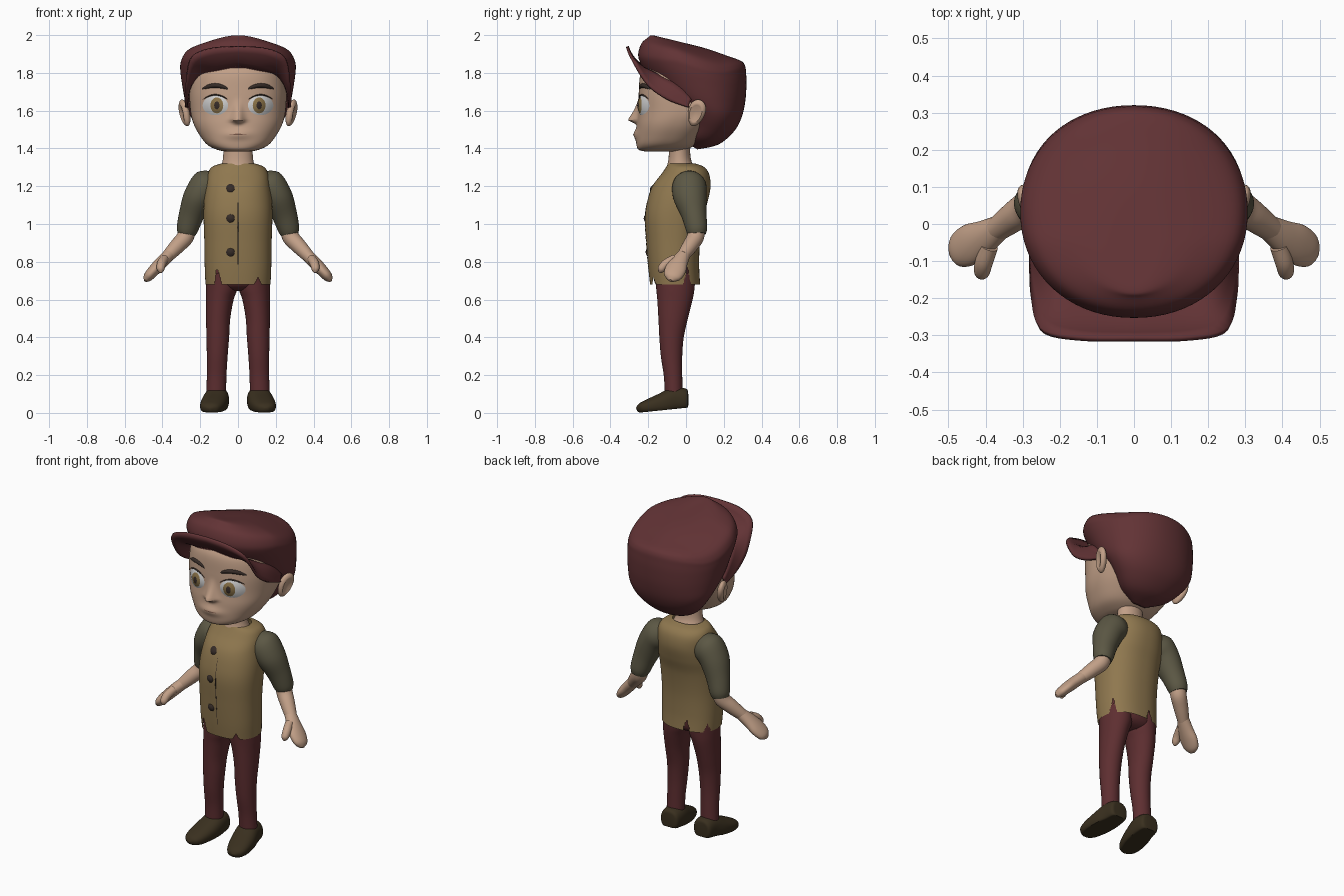
import bpy, bmesh
from math import sin, cos, pi, exp, atan2, radians
from mathutils import Vector, Matrix
from mathutils.bvhtree import BVHTree

if "Cube" in bpy.data.objects:
    bpy.data.objects.remove(bpy.data.objects["Cube"])


def mat(name, r, g, b):
    m = bpy.data.materials.new(name)
    m.diffuse_color = (*[(c / 255) ** 2.2 for c in (r, g, b)], 1)
    m.use_nodes = True
    m.node_tree.nodes["Principled BSDF"].inputs["Base Color"].default_value = m.diffuse_color
    return m


CAP = mat("maroon cloth", 98, 54, 56)
PANTS = mat("dark maroon cloth", 94, 50, 52)
SKIN = mat("skin", 192, 158, 134)
VEST = mat("tan cloth", 142, 119, 80)
SLEEVE = mat("olive cloth", 92, 88, 70)
SHOE = mat("dark leather", 60, 51, 36)
WHITE = mat("eye white", 225, 222, 222)
IRIS = mat("hazel", 135, 112, 72)
DARK = mat("dark brown", 56, 47, 43)
LIP = mat("lip", 135, 100, 84)


def finish(name, bm, material, mirror=False, angle=50):
    bmesh.ops.recalc_face_normals(bm, faces=bm.faces[:])
    me = bpy.data.meshes.new(name)
    bm.to_mesh(me)
    bm.free()
    for p in me.polygons:
        p.use_smooth = True
    me.set_sharp_from_angle(angle=radians(angle))
    me.materials.append(material)
    ob = bpy.data.objects.new(name, me)
    bpy.context.collection.objects.link(ob)
    if mirror:
        ob.modifiers.new("mirror", 'MIRROR').use_mirror_merge = False
    return ob


def spline(keys, steps):
    """Catmull-Rom through vectors of any size."""
    out = []
    for i in range(len(keys) - 1):
        a, b, c, d = (keys[max(0, min(len(keys) - 1, i + k))] for k in (-1, 0, 1, 2))
        for s in range(steps):
            t = s / steps
            out.append(0.5 * (2 * b + (c - a) * t + (2 * a - 5 * b + 4 * c - d) * t * t
                              + (3 * b - a - 3 * c + d) * t ** 3))
    return out + [keys[-1]]


def loft(frames, n=40, steps=5, e=2.0, caps=True):
    """Loft superellipse rings; a frame is centre + two half-axes (9 numbers)."""
    def sp(w):
        return (1 if w > 0 else -1) * abs(w) ** (2 / e)
    bm = bmesh.new()
    rings = []
    for f in spline([Vector(f) for f in frames], steps):
        c, u, v = (Vector(f[k:k + 3]) for k in (0, 3, 6))
        rings.append([bm.verts.new(c + u * sp(cos(2 * pi * j / n)) + v * sp(sin(2 * pi * j / n)))
                      for j in range(n)])
    for a, b in zip(rings, rings[1:]):
        for j in range(n):
            k = (j + 1) % n
            bm.faces.new((a[j], a[k], b[k], b[j]))
    if caps:
        bm.faces.new(rings[0])
        bm.faces.new(rings[-1])
    return bm


def tilted(hw, yf, zf, yb, zb, cx=0):
    return (cx, (yf + yb) / 2, (zf + zb) / 2, hw, 0, 0, 0, (yb - yf) / 2, (zb - zf) / 2)


def flat(z, hw, yf, yb, cx=0):
    return tilted(hw, yf, z, yb, z, cx)


def tube(points, ref):
    """Frames along a path of (x, y, z, radius along ref, other radius)."""
    out = []
    for i, p in enumerate(points):
        a, b = points[max(0, i - 1)], points[min(len(points) - 1, i + 1)]
        t = (Vector(b[:3]) - Vector(a[:3])).normalized()
        u = Vector(ref)
        u = (u - t * u.dot(t)).normalized()
        out.append((*p[:3], *(u * p[3]), *(t.cross(u) * p[-1])))
    return out


def patch(name, target, cx, cz, rx, rz, bulge, material, lift=-0.001, bend=0):
    """Domed oval laid on the front surface of a target."""
    me = target.data
    tree = BVHTree.FromPolygons([v.co for v in me.vertices], [p.vertices[:] for p in me.polygons])
    bm = bmesh.new()

    def point(r, a):
        x, z = cx + rx * r * cos(a), cz + rz * r * sin(a) - bend * (r * cos(a)) ** 2
        hit = tree.ray_cast(Vector((x, -1, z)), Vector((0, 1, 0)))[0]
        y = hit.y if hit else -0.2
        return bm.verts.new((x, y - lift - bulge * (1 - r * r), z))
    n, prev, mid = 28, None, point(0, 0)
    for r in (.3, .6, .85, 1):
        ring = [point(r, 2 * pi * j / n) for j in range(n)]
        for j in range(n):
            k = (j + 1) % n
            bm.faces.new((prev[j], ring[j], ring[k], prev[k]) if prev else (mid, ring[j], ring[k]))
        prev = ring
    return finish(name, bm, material)


# head, with nose and lips pushed out of the face
bm = loft([flat(1.383, .06, -.21, -.04), flat(1.393, .11, -.25, 0), flat(1.42, .163, -.262, .05),
           flat(1.47, .203, -.262, .1), flat(1.53, .235, -.26, .15), flat(1.6, .252, -.253, .2),
           flat(1.7, .256, -.25, .2), flat(1.8, .24, -.24, .2), flat(1.86, .19, -.2, .15)],
          n=200, steps=7, e=2.3)
for v in bm.verts:
    x, y, z = v.co
    if y < -.15:
        t = max(0, min((1.67 - z) / .12, (z - 1.522) / .028, 1)) if z < 1.67 else 0
        v.co.y -= .052 * t ** 1.4 * exp(-(x / (.018 + .016 * t)) ** 2)
        v.co.y -= .016 * exp(-(x / .07) ** 2 - ((z - 1.474) / .026) ** 2)
head = finish("head", bm, SKIN)
finish("neck", loft([flat(1.28, .1, -.11, .06), flat(1.33, .082, -.095, .03),
                     flat(1.39, .078, -.09, .022), flat(1.46, .085, -.09, .03)]), SKIN)

# face details
for s, side in ((-1, "right"), (1, "left")):
    eye = patch(side + "_eye", head, s * .12, 1.628, .07, .054, .016, WHITE)
    patch(side + "_upper_lid", head, s * .12, 1.684, .072, .004, .01, DARK, bend=.03)
    iris = patch(side + "_iris", eye, s * .112, 1.628, .034, .042, .003, IRIS, .001)
    patch(side + "_pupil", iris, s * .112, 1.628, .014, .021, .001, DARK, .001)
    patch(side + "_eyebrow", head, s * .122, 1.733, .074, .013, .012, DARK, bend=.02)
patch("mouth_line", head, 0, 1.475, .045, .003, .001, LIP, .001)

# ears: flattened spheres with a hollow
bm = bmesh.new()
bmesh.ops.create_uvsphere(bm, u_segments=32, v_segments=24, radius=1)
bmesh.ops.rotate(bm, verts=bm.verts[:], matrix=Matrix.Rotation(pi / 2, 3, 'Y'))
for v in bm.verts:
    r = (v.co.y ** 2 + v.co.z ** 2) ** .5
    if v.co.x > 0 and r < .7:
        v.co.x *= .4 + .5 * (r / .7) ** 2
    v.co = Vector((v.co.x * .026, v.co.y * (.046 + .008 * v.co.z), v.co.z * .074))
bmesh.ops.transform(bm, verts=bm.verts[:], matrix=Matrix.Translation((.283, .055, 1.588))
                    @ Matrix.Rotation(.25, 4, 'Y') @ Matrix.Rotation(-.3, 4, 'X')
                    @ Matrix.Rotation(-.3, 4, 'Z'))
finish("ears", bm, SKIN, True)

# cap crown: from the nape up to the sloping top, rear corners drooping
bm = loft([
    tilted(.04, .02, 1.42, .06, 1.395), tilted(.14, .0, 1.47, .17, 1.42),
    tilted(.21, .0, 1.54, .25, 1.485), tilted(.258, -.03, 1.61, .293, 1.56),
    tilted(.283, -.12, 1.68, .314, 1.65), tilted(.297, -.19, 1.77, .32, 1.74),
    tilted(.305, -.24, 1.85, .318, 1.8), tilted(.303, -.253, 1.9, .312, 1.84),
    tilted(.272, -.235, 1.957, .29, 1.864), tilted(.185, -.2, 1.988, .225, 1.888),
    tilted(.085, -.18, 1.999, .09, 1.934), tilted(.01, -.12, 1.985, -.08, 1.975)],
    n=72, e=2.1)
for v in bm.verts:
    v.co.z -= (.6 * v.co.x ** 2 * max(0, min(1, (v.co.z - 1.7) / .15))
               * max(0, min(1, (v.co.y + .05) / .25)))
finish("cap_crown", bm, CAP)

# turned-up visor between inner and outer curves
inner = [(0, -.232, 1.838), (.12, -.21, 1.815), (.2, -.14, 1.79), (.25, -.05, 1.74), (.27, .03, 1.66)]
outer = [(0, -.31, 1.94), (.15, -.308, 1.928), (.25, -.285, 1.875), (.272, -.205, 1.74),
         (.276, -.1, 1.66), (.272, .02, 1.615)]


def full(c, n=24):
    """Mirror a half curve and sample it evenly on both sides."""
    pts = spline([Vector(p) for p in c], 24)
    half = [pts[round(i * (len(pts) - 1) / n)] for i in range(n + 1)]
    return [Vector((-p.x, p.y, p.z)) for p in half[:0:-1]] + half


bm = bmesh.new()
rows = [[bm.verts.new(a.lerp(b, t) + Vector((0, -.02, -.012)) * t * (1 - t) * 2)
         for a, b in zip(full(inner), full(outer))] for t in (0, .25, .5, .75, 1)]
for a, b in zip(rows, rows[1:]):
    for j in range(len(a) - 1):
        bm.faces.new((a[j], a[j + 1], b[j + 1], b[j]))
visor = finish("cap_visor", bm, CAP)
mod = visor.modifiers.new("thickness", 'SOLIDIFY')
mod.thickness, mod.offset = .014, 0

# vest with torn hem
bm = loft([flat(.68, .172, -.19, .075), flat(.77, .176, -.2, .07), flat(.9, .178, -.21, .073),
           flat(1.03, .182, -.217, .09), flat(1.12, .18, -.205, .115), flat(1.2, .17, -.178, .13),
           flat(1.265, .16, -.13, .122), flat(1.302, .138, -.105, .095), flat(1.32, .09, -.095, .05)],
          n=160, steps=8, e=2.3, caps=False)
torn = []
for f in bm.faces:
    c = f.calc_center_median()
    for ang, h in ((-2.33, .085), (-.82, .035), (.4, .09), (1.95, .07), (2.7, .05)):
        if abs(atan2(c.y + .06, c.x) - ang) < .14 * (1 - (c.z - .68) / h):
            torn.append(f)
            break
bmesh.ops.delete(bm, geom=torn, context='FACES')
vest = finish("vest", bm, VEST)
patch("vest_seam", vest, 0, .95, .002, .22, .001, DARK, .0005)
for i, z in enumerate((1.19, 1.03, .85)):
    patch("button_%d" % (i + 1), vest, -.04, z, .024, .023, .01, DARK)

# sleeves, forearms, hands and thumbs
Y = (0, 1, 0)
finish("sleeves", loft(tube([(.11, .015, 1.21, .07), (.165, .017, 1.2, .09), (.21, .022, 1.14, .088, .08),
                             (.246, .042, 1.05, .067), (.268, .056, .975, .057), (.274, .058, .945, .047)],
                            Y)), SLEEVE, True)
finish("forearms", loft(tube([(.262, .058, .99, .045), (.28, .05, .93, .045), (.32, .022, .885, .041),
                              (.37, -.015, .832, .033)], Y)), SKIN, True)
finish("hands", loft(tube([(.36, -.008, .842, .033, .032), (.402, -.035, .8, .046, .033),
                           (.443, -.056, .757, .056, .031), (.476, -.072, .72, .045, .025),
                           (.49, -.081, .7, .014, .01)], Y)), SKIN, True)
finish("thumbs", loft(tube([(.39, -.06, .815, .024), (.405, -.105, .79, .024), (.41, -.132, .76, .02),
                            (.408, -.138, .742, .006)], (1, 0, 0)), n=24), SKIN, True)

# trousers
finish("trouser_seat", loft([flat(.645, .12, -.1, .0), flat(.66, .15, -.14, .03), flat(.69, .163, -.165, .05),
                             flat(.76, .168, -.18, .056), flat(.82, .16, -.18, .05)]), PANTS)
finish("trouser_legs", loft([flat(.74, .083, -.165, .05, .083), flat(.66, .083, -.158, .045, .086),
                             flat(.6, .073, -.152, .035, .096),
                             flat(.5, .064, -.146, .01, .105), flat(.4, .06, -.141, -.012, .107),
                             flat(.3, .055, -.133, -.02, .11), flat(.2, .052, -.118, -.02, .113),
                             flat(.11, .052, -.112, -.018, .115)]), PANTS, True)

# shoes with flattened soles
bm = loft(tube([(.11, .012, .07, .03, .03), (.11, .002, .07, .056, .058), (.113, -.06, .068, .066, .068),
                (.126, -.13, .047, .07, .056), (.14, -.2, .032, .062, .04), (.148, -.242, .024, .044, .026),
                (.151, -.26, .018, .012, .01)], (1, 0, 0)), e=2.4)
for v in bm.verts:
    v.co.z = max(v.co.z, max(0, .028 * (v.co.y + .26) / .27))
finish("shoes", bm, SHOE, True)
